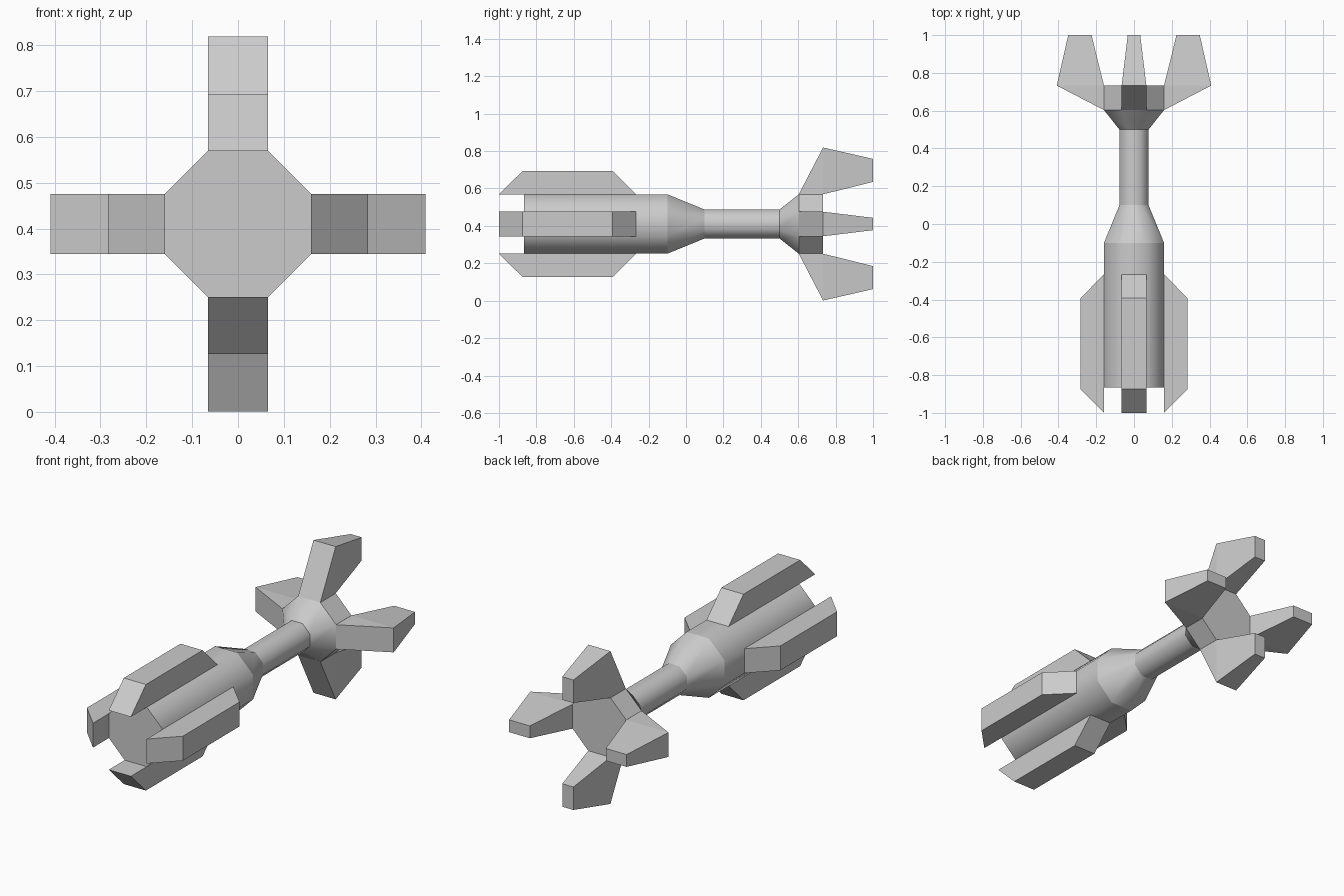
import bpy, bmesh, math
from mathutils import Matrix, Vector

if "Cube" in bpy.data.objects:
    bpy.data.objects.remove(bpy.data.objects["Cube"])

CZ = 0.41          # height of the long axis
HALF = 0.0655      # half width of one octagon side


def make_object(name, bm):
    bmesh.ops.recalc_face_normals(bm, faces=bm.faces[:])
    mesh = bpy.data.meshes.new(name)
    bm.to_mesh(mesh)
    bm.free()
    obj = bpy.data.objects.new(name, mesh)
    obj.location.z = CZ
    bpy.context.collection.objects.link(obj)
    return obj


def octagon_body(name, profile, flat_sections):
    """Eight-sided body along y; profile is (y, apothem)."""
    bm = bmesh.new()
    rings = []
    for y, apothem in profile:
        r = apothem / math.cos(math.pi / 8)
        angles = [math.pi / 8 + i * math.pi / 4 for i in range(8)]
        rings.append([bm.verts.new((r * math.cos(a), y, r * math.sin(a))) for a in angles])
    for s, (a, b) in enumerate(zip(rings, rings[1:])):
        for i in range(8):
            j = (i + 1) % 8
            f = bm.faces.new((a[i], a[j], b[j], b[i]))
            f.smooth = s not in flat_sections
    bm.faces.new(rings[0])
    bm.faces.new(rings[-1])
    # keep the rings between sections crisp
    for ring in rings:
        for i in range(8):
            bm.edges.get((ring[i], ring[(i + 1) % 8])).smooth = False
    return make_object(name, bm)


def fin_set(names, profile):
    """Four fins around the axis; profile is (y, radius, half width)."""
    for k, name in enumerate(names):
        bm = bmesh.new()
        rot = Matrix.Rotation(k * math.pi / 2, 3, 'Y')
        left = [bm.verts.new(rot @ Vector((-w, y, r))) for y, r, w in profile]
        right = [bm.verts.new(rot @ Vector((w, y, r))) for y, r, w in profile]
        bm.faces.new(left)
        bm.faces.new(right)
        n = len(profile)
        for i in range(n):
            j = (i + 1) % n
            bm.faces.new((left[i], left[j], right[j], right[i]))
        # split the bent sides cleanly where the fin starts to narrow
        if n == 5:
            for side in (left, right):
                bmesh.ops.connect_verts(bm, verts=[side[1], side[4]])
        make_object(name, bm)


# Main body: barrel, taper, thin neck, flare and tail collar
octagon_body("body", [(-0.865, 0.159), (-0.10, 0.159), (0.10, 0.077),
                      (0.50, 0.077), (0.603, 0.159), (0.733, 0.159)], {4})

sides = ("top", "right", "bottom", "left")

# Front pods with bevelled ends, overhanging the nose
fin_set([s + "_front_pod" for s in sides],
        [(-1.0, 0.159, HALF), (-0.873, 0.284, HALF),
         (-0.393, 0.284, HALF), (-0.267, 0.159, HALF)])

# Tail fins, narrowing toward the back
fin_set([s + "_tail_fin" for s in sides],
        [(0.603, 0.159, HALF), (0.733, 0.409, HALF), (1.0, 0.348, 0.033),
         (1.0, 0.225, 0.033), (0.733, 0.159, HALF)])
